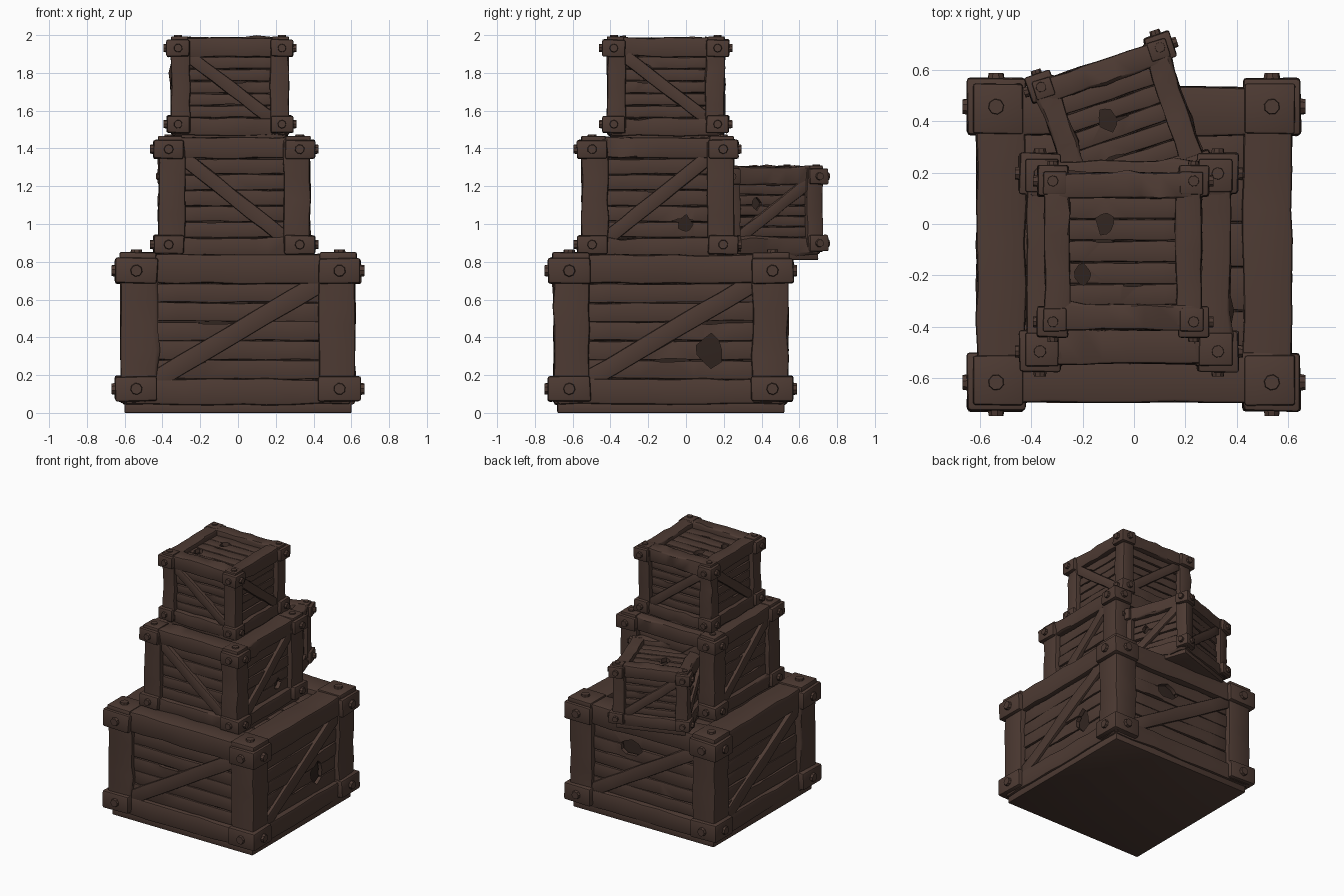
import bpy, bmesh, math, random
from mathutils import Matrix, Vector

if "Cube" in bpy.data.objects:
    bpy.data.objects.remove(bpy.data.objects["Cube"])

random.seed(7)
rnd = random.uniform


def material(name, rgb):
    m = bpy.data.materials.new(name)
    m.diffuse_color = (*rgb, 1)
    m.use_nodes = True
    m.node_tree.nodes["Principled BSDF"].inputs["Base Color"].default_value = m.diffuse_color
    return m


WOOD = material("dark brown wood", (0.075, 0.043, 0.033))
INSIDE = material("crate interior", (0.03, 0.018, 0.014))


def face_matrix(i):
    """Local (u right, v up, n outward) of side 0-3 (front, right, back, left) or 4 = top."""
    if i == 4:
        return Matrix()
    return Matrix.Rotation(i * math.pi / 2, 4, 'Z') @ Matrix.Rotation(math.pi / 2, 4, 'X')


def board(bm, M, centre, size, seg=1, wear=0.004, bevel=0.01, tilt=0.0):
    """Worn plank: a box cut along its length, jittered and bevelled."""
    t = bmesh.new()
    bmesh.ops.create_cube(t, size=1)
    bmesh.ops.scale(t, vec=size, verts=t.verts)
    k = max(range(3), key=lambda a: size[a])
    axis = Vector([1.0 if a == k else 0.0 for a in range(3)])
    for j in range(1, seg):
        bmesh.ops.bisect_plane(t, geom=t.verts[:] + t.edges[:] + t.faces[:], plane_no=axis,
                               plane_co=axis * size[k] * (j / seg - 0.5 + rnd(-.2, .2) / seg))
    sharp = [e for e in t.edges if e.calc_face_angle(0) > 1]
    for v in t.verts:
        v.co += Vector([rnd(-wear, wear) for _ in range(3)])
    bmesh.ops.bevel(t, geom=sharp, offset=bevel, segments=2, profile=0.5,
                    affect='EDGES', clamp_overlap=True)
    t.transform(M @ Matrix.Translation(centre) @ Matrix.Rotation(tilt, 4, 'Z'))
    me = bpy.data.meshes.new("tmp")
    t.to_mesh(me)
    t.free()
    bm.from_mesh(me)
    bpy.data.meshes.remove(me)


def bolt(bm, M, centre, r, depth):
    """Eight-sided bolt head pointing outward."""
    bmesh.ops.create_cone(bm, cap_ends=True, segments=8, radius1=r, radius2=r * 0.82, depth=depth,
                          matrix=M @ Matrix.Translation(centre) @ Matrix.Rotation(rnd(0, 1), 4, 'Z'))


def ragged_prism(bm, M, u, v, n, ru, rv):
    """Irregular hole cutter."""
    rings = []
    shape = [(math.cos(a * math.tau / 9) * rnd(.65, 1.15), math.sin(a * math.tau / 9) * rnd(.65, 1.15))
             for a in range(9)]
    for d in (-.05, .05):
        rings.append([bm.verts.new(M @ Vector((u + ru * x, v + rv * y, n + d))) for x, y in shape])
    bm.faces.new(rings[0][::-1])
    bm.faces.new(rings[1])
    for j in range(9):
        k = (j + 1) % 9
        bm.faces.new((rings[0][j], rings[0][k], rings[1][k], rings[1][j]))


def finish(bm, name, place, mat, smooth=True):
    me = bpy.data.meshes.new(name)
    bmesh.ops.recalc_face_normals(bm, faces=bm.faces[:])
    bm.to_mesh(me)
    bm.free()
    me.materials.append(mat)
    ob = bpy.data.objects.new(name, me)
    bpy.context.collection.objects.link(ob)
    ob.matrix_world = place
    if smooth:
        smooth_object(ob)
    return ob


def smooth_object(ob):
    bpy.ops.object.select_all(action='DESELECT')
    ob.select_set(True)
    bpy.context.view_layer.objects.active = ob
    bpy.ops.object.shade_smooth_by_angle(angle=math.radians(35))


def crate(name, x, y, rot, h, z0, z1, cw, pw, ch, diagonals, holes):
    """h = half width of frame, cw/ch = corner block width/height, pw = post width."""
    place = Matrix.Translation((x, y, 0)) @ Matrix.Rotation(math.radians(rot), 4, 'Z')
    I = Matrix()
    slab, t, o = .03 + .04 * h, .08 * h, .015 + .025 * h
    wear = .003 + .005 * h
    bev = .006 + .012 * h
    lo = z0 + slab
    rail_top, block_top = z1 - .55 * t, z1 - .9 * t
    zb, zt = lo + ch * .92, block_top - ch
    a = h - pw

    # dark inner box behind the planks
    bm = bmesh.new()
    k = 2 * (h - .075)
    board(bm, I, (0, 0, (lo + rail_top - .075) / 2), (k, k, rail_top - .075 - lo), wear=0, bevel=.002)
    finish(bm, name + "_inner_box", place, INSIDE)

    # bottom slab
    bm = bmesh.new()
    k = 2 * (h - .02)
    board(bm, I, (0, 0, z0 + slab * .5 + .005), (k, k, slab + .01), wear=wear * .4, bevel=.008)
    finish(bm, name + "_bottom_slab", place, WOOD)

    # plank panels on four sides and the top
    bm, cut = bmesh.new(), bmesh.new()
    for i in range(5):
        M = face_matrix(i)
        v0, v1, n = (-a, a, rail_top - .05) if i == 4 else (zb, zt, h - .05)
        p = (v1 - v0) / 5
        for j in range(5):
            board(bm, M, (0, v0 + p * (j + .5), n + rnd(-.005, .005)),
                  (2 * a + .05, p - .004, .03), 6, wear * .55, .006, rnd(-.008, .008))
        # long thin splits between planks
        for j in (1, 3):
            ragged_prism(cut, M, rnd(-.6, .6) * a, v0 + p * (j + rnd(-.1, .1)), n, a * .22, p * .09)
    for i, u, v, ru, rv in holes:
        ragged_prism(cut, face_matrix(i), u, v, (rail_top if i == 4 else h) - .05, ru, rv)
    planks = finish(bm, name + "_planks", place, WOOD, False)
    cutter = finish(cut, name + "_hole_cutter", place, WOOD, False)
    mod = planks.modifiers.new("holes", 'BOOLEAN')
    mod.operation, mod.solver, mod.object, mod.use_self = 'DIFFERENCE', 'EXACT', cutter, True
    dg = bpy.context.evaluated_depsgraph_get()
    me = bpy.data.meshes.new_from_object(planks.evaluated_get(dg))
    planks.modifiers.clear()
    planks.data = me
    bpy.data.objects.remove(cutter)
    smooth_object(planks)

    # diagonal braces
    bm = bmesh.new()
    for i in range(4):
        ang = math.atan2(zt - zb, 2 * a) * diagonals[i]
        board(bm, face_matrix(i), (0, (zb + zt) / 2, h - .032),
              (math.hypot(zt - zb, 2 * a) + .02, .035 + .1 * h, .04), 6, wear * .6, .007, ang)
    finish(bm, name + "_diagonal_braces", place, WOOD)

    # corner posts
    bm = bmesh.new()
    for sx in (-1, 1):
        for sy in (-1, 1):
            board(bm, I, (sx * (h - pw / 2), sy * (h - pw / 2), (lo + block_top) / 2),
                  (pw, pw, block_top - lo), 6, wear, bev)
    finish(bm, name + "_corner_posts", place, WOOD)

    # top and bottom rails
    bm = bmesh.new()
    for i in range(4):
        for b0, b1 in ((lo - .01, zb), (zt, rail_top)):
            board(bm, face_matrix(i), (0, (b0 + b1) / 2, h - .006 - pw / 2),
                  (2 * h - .04, b1 - b0, pw), 8, wear, bev)
    finish(bm, name + "_rails", place, WOOD)

    # corner blocks, cap plates and bolts
    blocks, bolts = bmesh.new(), bmesh.new()
    c, r = h + o - cw / 2, .015 + .033 * h
    for sx in (-1, 1):
        for sy in (-1, 1):
            for zc in (lo + .005 + ch / 2, block_top - ch / 2):
                board(blocks, I, (sx * c, sy * c, zc), (cw, cw, ch), 1, wear * .8, bev)
            board(blocks, I, (sx * (c - .008), sy * (c - .008), block_top - .01 + .3 * t),
                  (cw - .03, cw - .03, .6 * t + .02), 1, wear * .4, bev * .7)
            bolt(bolts, I, (sx * c, sy * c, z1 - .02), r, .04)
    for i in range(4):
        for u in (-c, c):
            for zc in (lo + .005 + ch / 2, block_top - ch / 2):
                bolt(bolts, face_matrix(i), (u, zc, h + o), r, .036)
    finish(blocks, name + "_corner_blocks", place, WOOD)
    finish(bolts, name + "_bolts", place, WOOD)


# diagonals: 1 rises to the right, -1 falls; holes: (side, u, v, radius u, radius v)
crate("large_crate", 0, -.08, 0, .62, 0, .865, .225, .19, .135, (1, 1, 1, 1),
      [(1, .2, .33, .08, .085), (2, -.12, .57, .09, .07)])
crate("middle_crate", -.02, -.15, 0, .402, .79, 1.475, .16, .14, .1, (-1, 1, 1, 1),
      [(1, .145, 1.0, .04, .055)])
crate("top_crate", -.042, -.107, 0, .312, 1.435, 2.0, .12, .1, .092, (-1, -1, 1, -1),
      [(1, -.09, 1.8, .035, .05), (4, -.07, .11, .035, .05), (4, -.16, -.09, .03, .04)])
crate("leaning_crate", -.053, .38, 18.5, .275, .81, 1.315, .105, .09, .085, (1, 1, 1, 1),
      [(1, -.09, 1.11, .028, .035), (4, -.04, .04, .035, .055)])
